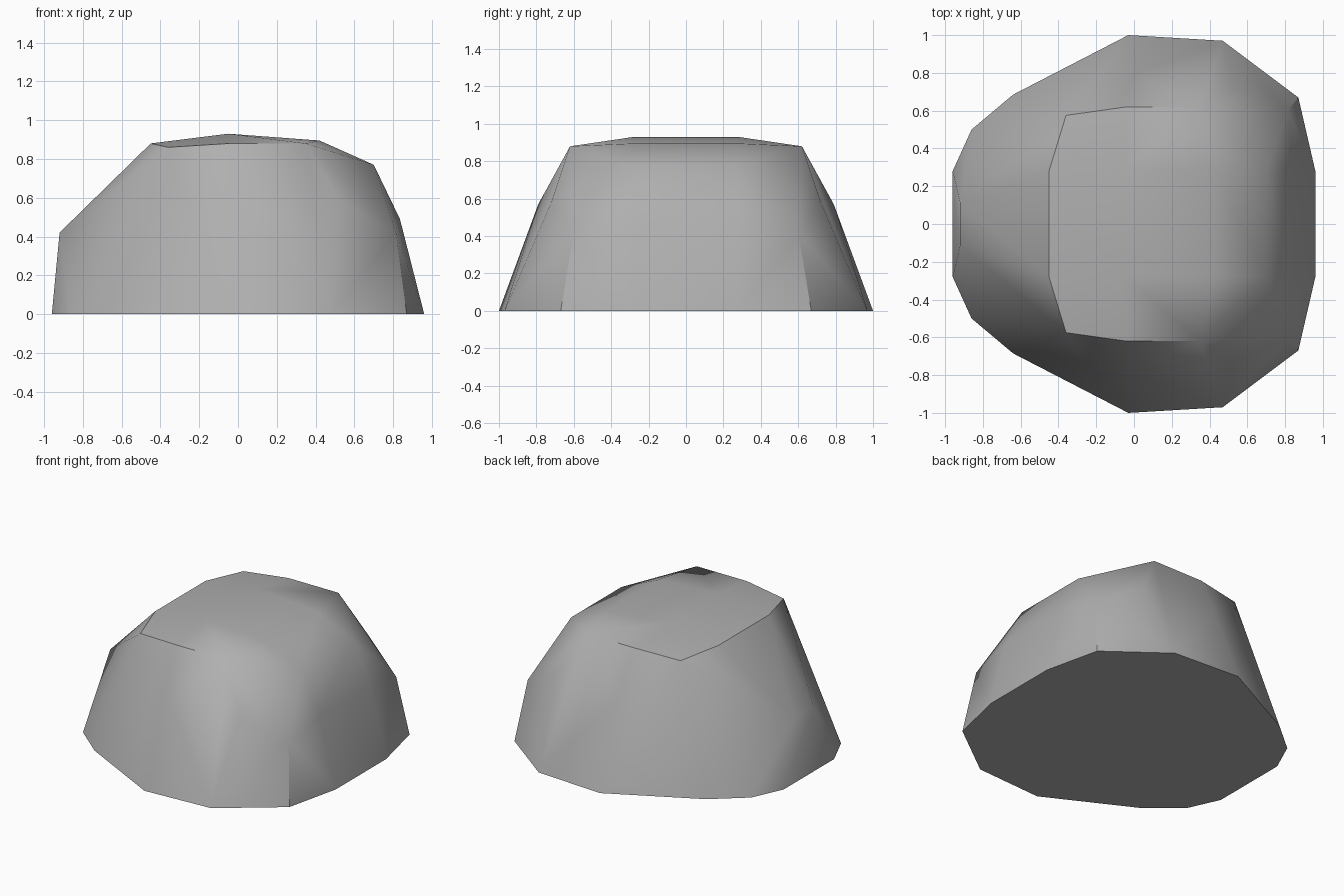
import bpy
import bmesh
import math

cube = bpy.data.objects.get("Cube")
if cube:
    bpy.data.objects.remove(cube, do_unlink=True)

# Corner points of one half of the boulder, mirrored across y
ground_ring = [(-0.96, 0.28), (-0.86, 0.50), (-0.64, 0.685), (-0.03, 1.0),
               (0.47, 0.97), (0.87, 0.67), (0.96, 0.28)]
shoulder = [(-0.92, 0.11, 0.42), (0.0, 0.79, 0.57), (0.52, 0.72, 0.58),
            (0.815, 0.60, 0.42), (0.835, 0.28, 0.49)]
crown = [(-0.45, 0.28, 0.88), (-0.36, 0.575, 0.86), (-0.04, 0.62, 0.88),
         (0.35, 0.62, 0.88), (0.70, 0.28, 0.77), (0.42, 0.28, 0.895),
         (-0.05, 0.28, 0.93)]
half = [(x, y, 0) for x, y in ground_ring] + shoulder + crown

# Wrap the points in a faceted hull
bm = bmesh.new()
for x, y, z in half:
    for side in (1, -1):
        bm.verts.new((x, y * side, z))
bmesh.ops.convex_hull(bm, input=bm.verts[:])
bmesh.ops.dissolve_limit(bm, angle_limit=math.radians(1),
                         verts=bm.verts[:], edges=bm.edges[:])
bmesh.ops.recalc_face_normals(bm, faces=bm.faces[:])
mesh = bpy.data.meshes.new("boulder")
bm.to_mesh(mesh)
bm.free()
boulder = bpy.data.objects.new("boulder", mesh)
bpy.context.collection.objects.link(boulder)

# Stone colour
stone = bpy.data.materials.new("grey_stone")
stone.use_nodes = True
colour = (0.43, 0.43, 0.43, 1)
stone.diffuse_color = colour
stone.node_tree.nodes["Principled BSDF"].inputs["Base Color"].default_value = colour
mesh.materials.append(stone)

# Soft shading with crisp rims
bpy.ops.object.select_all(action="DESELECT")
boulder.select_set(True)
bpy.context.view_layer.objects.active = boulder
bpy.ops.object.shade_smooth_by_angle(angle=math.radians(35))
